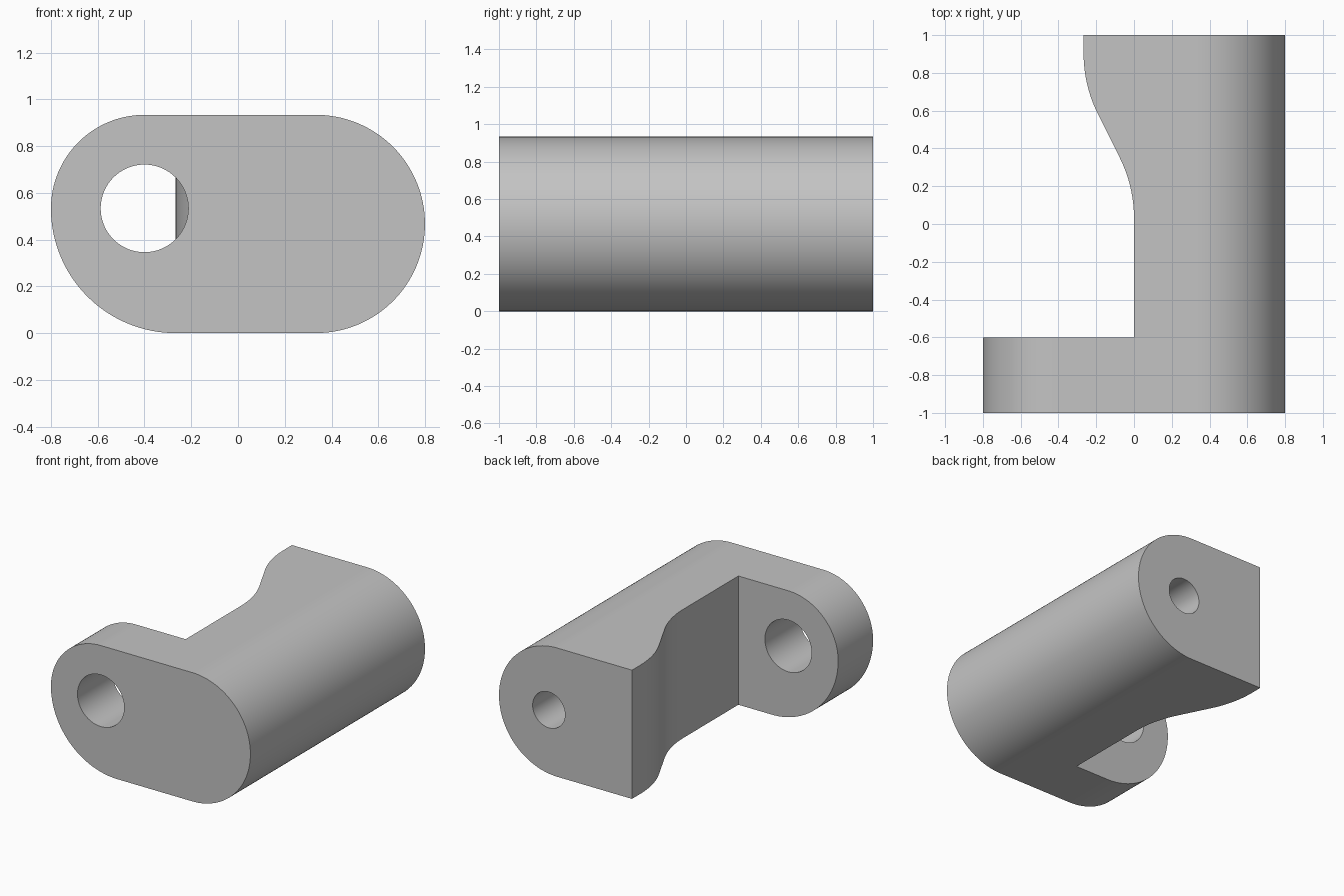
import bpy, bmesh
from math import sin, cos, atan, pi

cube = bpy.data.objects.get("Cube")
if cube:
    bpy.data.objects.remove(cube, do_unlink=True)

grey = bpy.data.materials.new("plain grey")
grey.use_nodes = True
colour = (0.55, 0.55, 0.55, 1)
grey.diffuse_color = colour
grey.node_tree.nodes["Principled BSDF"].inputs["Base Color"].default_value = colour


def arc(cx, cy, r, start, end, steps=32):
    """Points along a circular arc, angles in radians."""
    angles = [start + (end - start) * i / steps for i in range(steps + 1)]
    return [(cx + r * cos(a), cy + r * sin(a)) for a in angles]


def prism(name, points, offset):
    """Closed solid swept from a loop of 3D points along an offset."""
    bm = bmesh.new()
    face = bm.faces.new([bm.verts.new(p) for p in points])
    swept = bmesh.ops.extrude_face_region(bm, geom=[face])
    verts = [g for g in swept["geom"] if isinstance(g, bmesh.types.BMVert)]
    bmesh.ops.translate(bm, verts=verts, vec=offset)
    bmesh.ops.recalc_face_normals(bm, faces=bm.faces)
    mesh = bpy.data.meshes.new(name)
    bm.to_mesh(mesh)
    bm.free()
    mesh.materials.append(grey)
    obj = bpy.data.objects.new(name, mesh)
    bpy.context.collection.objects.link(obj)
    return obj


def bore(name, x, z, r, y0, y1):
    """Round cutter running along y."""
    loop = arc(x, z, r, 0, 2 * pi, 64)[:-1]
    return prism(name, [(px, y0, pz) for px, pz in loop], (0, y1 - y0, 0))


# Rounded body outline: half round on one side, two radii on the other
height, r_side, r_top, r_low = 0.933, 0.4667, 0.4, 0.5333
outline = arc(0.333, r_side, r_side, -pi / 2, pi / 2, 64)
outline += arc(-0.4, r_low, r_top, pi / 2, pi)
outline += arc(-0.267, r_low, r_low, pi, 1.5 * pi)[1:]
body = prism("bracket_body", [(x, -1, z) for x, z in outline], (0, 2, 0))

# Side recess with a soft S-shaped step behind the front flange
r, bend, step_x = 0.72, atan(0.5), -0.267
recess = [(-1, -0.6), (0, -0.6)]
recess += arc(-r, 0.03, r, 0, bend, 16)
recess += arc(step_x + r, 0.904, r, pi + bend, pi, 16)
recess += [(step_x, 1.1), (-1, 1.1)]
cutters = [
    prism("recess_cutter", [(x, y, -0.1) for x, y in recess], (0, 0, height + 0.2)),
    bore("flange_hole_cutter", -0.4, 0.5333, 0.1875, -1.1, -0.5),
    bore("rear_hole_cutter", 0.4, 0.4667, 0.13, 0.3, 1.1),
]

for cutter in cutters:
    cutter.hide_render = True
    mod = body.modifiers.new(cutter.name, "BOOLEAN")
    mod.operation = "DIFFERENCE"
    mod.solver = "EXACT"
    mod.object = cutter

# Bake the cuts and remove the cutters
bpy.ops.object.select_all(action="DESELECT")
body.select_set(True)
bpy.context.view_layer.objects.active = body
for cutter in cutters:
    bpy.ops.object.modifier_apply(modifier=cutter.name)
for cutter in cutters:
    bpy.data.objects.remove(cutter, do_unlink=True)
bpy.ops.object.shade_smooth_by_angle(angle=pi / 6)
